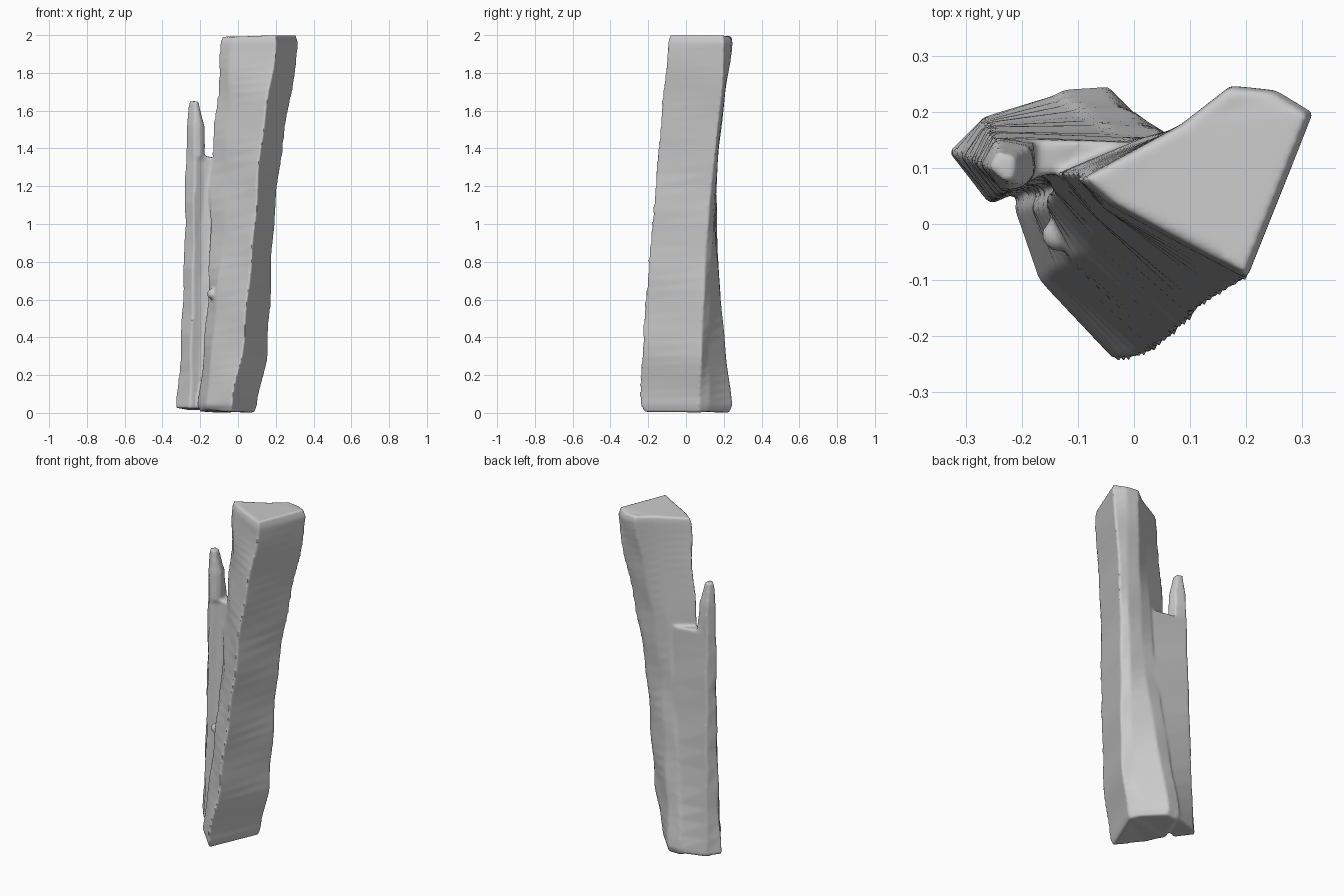
import bpy, bmesh, math, random

if "Cube" in bpy.data.objects:
    bpy.data.objects.remove(bpy.data.objects["Cube"])
random.seed(4)

# Cross-sections of the main timber: height, then corners (front edge, right edge,
# two back bevel corners, back left ridge, left edge, front face bend)
MAIN = [
    (0.04, (-.035, -.247), (.105, .07), (.07, .125), (-.05, .243), (-.13, .24), (-.21, .03), (-.17, -.10)),
    (0.30, (.02, -.236), (.155, .08), (.10, .12), (-.02, .212), (-.10, .21), (-.185, .03), (-.14, -.08)),
    (0.65, (.055, -.212), (.175, .095), (.13, .13), (.02, .18), (-.06, .18), (-.16, .035), (-.11, -.06)),
    (1.00, (.09, -.182), (.192, .115), (.15, .145), (.06, .155), (-.02, .155), (-.15, .06), (-.07, -.03)),
    (1.40, (.12, -.15), (.235, .155), (.19, .172), (.10, .175), (.02, .155), (-.137, .09), (-.06, .01)),
    (1.70, (.165, -.122), (.285, .19), (.22, .205), (.14, .21), (.055, .162), (-.11, .09), (-.05, .025)),
    (1.96, (.203, -.097), (.323, .20), (.25, .238), (.17, .246), (.085, .178), (-.095, .08), (-.045, .03)),
]
# Side splinter: back, left, front, groove, two inner corners buried in the timber
SPLINTER = [
    (0.03, (-.27, .19), (-.328, .13), (-.255, .035), (-.20, .06), (-.10, .06), (-.10, .243)),
    (0.30, (-.265, .182), (-.308, .12), (-.25, .04), (-.20, .065), (-.08, .07), (-.08, .205)),
    (0.65, (-.26, .175), (-.292, .115), (-.24, .045), (-.195, .07), (-.06, .08), (-.05, .175)),
    (1.00, (-.255, .165), (-.283, .11), (-.235, .05), (-.19, .08), (-.05, .085), (-.02, .153)),
    (1.34, (-.25, .155), (-.28, .105), (-.23, .055), (-.18, .085), (-.08, .10), (-.02, .145)),
    (1.36, (-.25, .155), (-.28, .105), (-.23, .055), (-.19, .065), (-.178, .09), (-.18, .145)),
    (1.52, (-.25, .15), (-.27, .105), (-.23, .06), (-.20, .065), (-.178, .09), (-.18, .14)),
    (1.65, (-.24, .13), (-.258, .10), (-.235, .075), (-.22, .075), (-.207, .09), (-.212, .12)),
]


def catmull(a, b, c, d, t):
    return .5 * (2*b + (c-a)*t + (2*a-5*b+4*c-d)*t*t + (3*b-a-3*c+d)*t**3)


def rings_from(keys, steps, curved):
    """Interpolate corner positions between the key sections."""
    rings = []
    for i in range(len(keys) - 1):
        q = [keys[max(0, min(len(keys) - 1, i + o))] for o in (-1, 0, 1, 2)]
        for s in range(steps + (i == len(keys) - 2)):
            t = s / steps
            z = q[1][0] + (q[2][0] - q[1][0]) * t
            ring = []
            for k in range(1, len(q[1])):
                p = [catmull(*(k4[k][ax] for k4 in q), t) if curved
                     else q[1][k][ax] + (q[2][k][ax] - q[1][k][ax]) * t for ax in (0, 1)]
                w = .004 * math.sin(z * 17 + k * 1.7)
                ring.append((p[0] + w, p[1] + w * .5, z))
            rings.append(ring)
    return rings


def end_ring(ring, dz, inset, jag):
    """Chamfered, slightly ragged end."""
    cx = sum(p[0] for p in ring) / len(ring)
    cy = sum(p[1] for p in ring) / len(ring)
    return [(cx + (x - cx) * inset, cy + (y - cy) * inset,
             z + dz + random.uniform(-jag, jag)) for x, y, z in ring]


def loft(bm, rings):
    vs = [[bm.verts.new(p) for p in r] for r in rings]
    n = len(vs[0])
    for a, b in zip(vs, vs[1:]):
        for j in range(n):
            bm.faces.new((a[j], a[(j+1) % n], b[(j+1) % n], b[j]))
    caps = [bm.faces.new(vs[0][::-1]), bm.faces.new(vs[-1])]
    bmesh.ops.triangulate(bm, faces=caps)


bm = bmesh.new()
# Main timber
r = rings_from(MAIN, 6, True)
loft(bm, [end_ring(r[0], -.032, .92, .008)] + r + [end_ring(r[-1], .036, .94, .006)])
# Side splinter with the notch beside it
r = rings_from(SPLINTER, 3, False)
# reversed winding is fixed below
loft(bm, [end_ring(r[0], -.012, .96, .008)] + r)
# Small knob in the split
knob = bmesh.ops.create_icosphere(bm, subdivisions=2, radius=.03)["verts"]
for v in knob:
    v.co = (v.co.x - .135, v.co.y - .02, v.co.z + .63)
bmesh.ops.recalc_face_normals(bm, faces=bm.faces)

me = bpy.data.meshes.new("split_timber")
bm.to_mesh(me)
bm.free()
ob = bpy.data.objects.new("split_timber", me)
bpy.context.collection.objects.link(ob)

# Fuse the parts and soften the worn edges
rm = ob.modifiers.new("fuse", 'REMESH')
rm.mode = 'VOXEL'
rm.voxel_size = .009
rm.use_smooth_shade = True
sm = ob.modifiers.new("soften", 'SMOOTH')
sm.factor = .5
sm.iterations = 3
